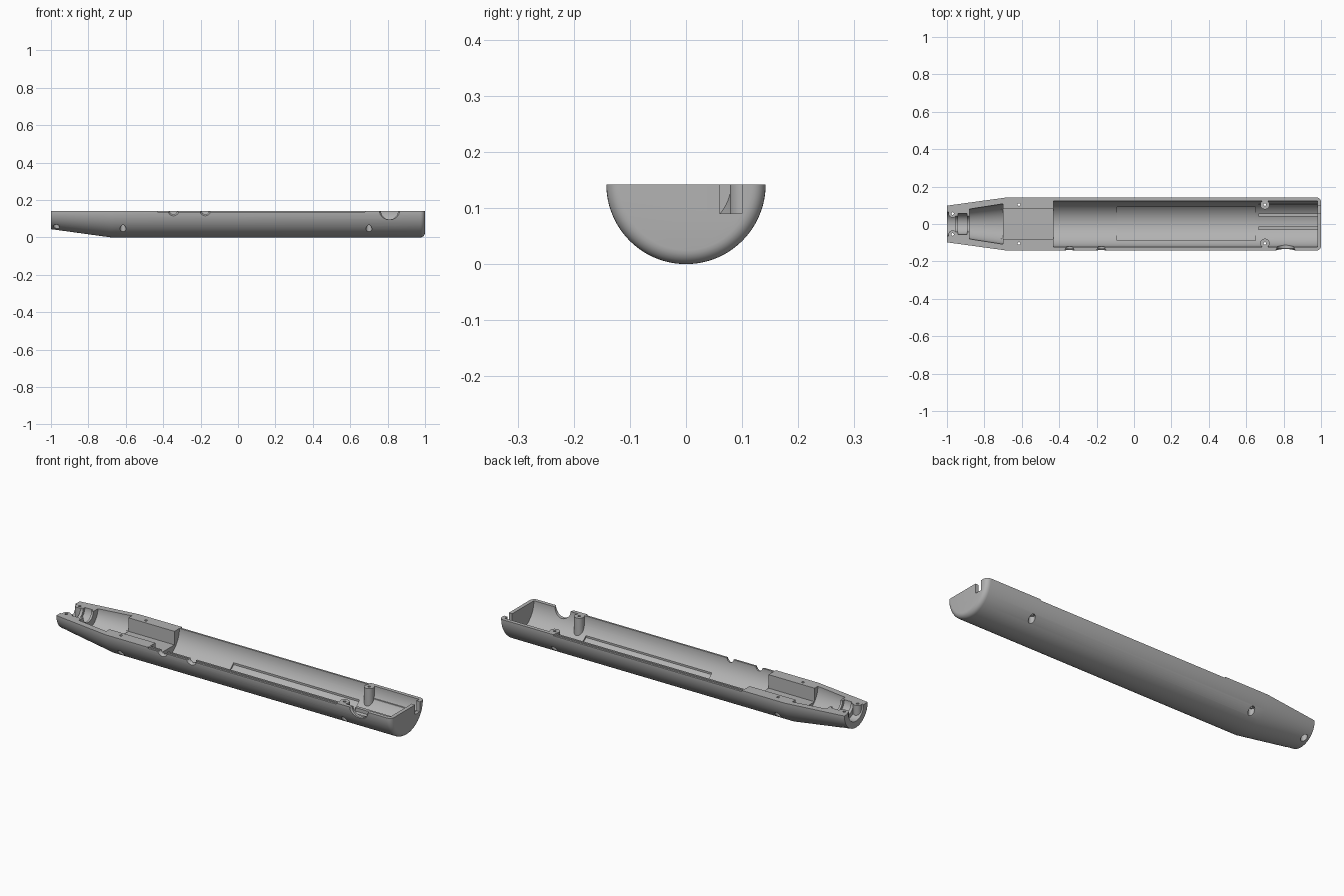
import bpy, bmesh, math
from mathutils import Matrix, Vector

if "Cube" in bpy.data.objects:
    bpy.data.objects.remove(bpy.data.objects["Cube"])

R = 0.142          # shell radius, also the height of the split plane
SIDES = 96

grey = bpy.data.materials.new("plain grey")
grey.use_nodes = True
colour = (0.45, 0.45, 0.45, 1)
grey.diffuse_color = colour
grey.node_tree.nodes["Principled BSDF"].inputs["Base Color"].default_value = colour


def finish(name, bm):
    bmesh.ops.recalc_face_normals(bm, faces=bm.faces)
    mesh = bpy.data.meshes.new(name)
    bm.to_mesh(mesh)
    bm.free()
    mesh.materials.append(grey)
    obj = bpy.data.objects.new(name, mesh)
    bpy.context.collection.objects.link(obj)
    return obj


def lathe(name, profile):
    """Solid turned about the long axis from (x, radius) points."""
    bm = bmesh.new()
    rings = []
    for x, r in profile:
        rings.append([bm.verts.new((x, r * math.cos(a), R + r * math.sin(a)))
                      for a in (math.tau * i / SIDES for i in range(SIDES))])
    for a, b in zip(rings, rings[1:]):
        for i in range(SIDES):
            j = (i + 1) % SIDES
            bm.faces.new((a[i], a[j], b[j], b[i]))
    bm.faces.new(rings[0])
    bm.faces.new(rings[-1])
    return finish(name, bm)


def box(name, x, y, z):
    bm = bmesh.new()
    bmesh.ops.create_cube(bm, size=1)
    for v in bm.verts:
        v.co = Vector([(a + b) / 2 + c * (b - a) for (a, b), c in zip((x, y, z), v.co)])
    return finish(name, bm)


def rod(name, x, y, z, r, r2=None, axis="Z"):
    """Cylinder or cone along z (y, z given as a span) or along y."""
    span = z if axis == "Z" else y
    mid = sum(span) / 2
    bm = bmesh.new()
    bmesh.ops.create_cone(bm, cap_ends=True, segments=32, radius1=r,
                          radius2=r if r2 is None else r2, depth=span[1] - span[0])
    if axis == "Z":
        place = Matrix.Translation((x, y, mid))
    else:
        place = Matrix.Translation((x, mid, z)) @ Matrix.Rotation(-math.pi / 2, 4, "X")
    bmesh.ops.transform(bm, matrix=place, verts=bm.verts)
    return finish(name, bm)


def combine(target, tool, operation="DIFFERENCE"):
    mod = target.modifiers.new("cut", "BOOLEAN")
    mod.operation, mod.object, mod.solver = operation, tool, "EXACT"
    bpy.context.view_layer.update()
    result = bpy.data.meshes.new_from_object(
        target.evaluated_get(bpy.context.evaluated_depsgraph_get()))
    target.modifiers.clear()
    target.data = result
    bpy.data.objects.remove(tool)


# Outer half shell: tapered nose, straight barrel, rounded tail
tail = [(0.975 + 0.025 * math.sin(t), R - 0.025 + 0.025 * math.cos(t))
        for t in (math.pi / 12 * i for i in range(7))]
shell = lathe("half_shell", [(-1, 0.098), (-0.68, R)] + tail)
combine(shell, box("upper_half", (-2, 2), (-1, 1), (R, 1)))

# Main cavity, keeping screw posts and tail rails standing inside it
cavity = lathe("main_cavity", [(-0.43, 0.122), (0.98, 0.122)])
for side in (-1, 1):
    combine(cavity, rod("tail_post", 0.7, side * 0.103, (-0.1, 0.4), 0.025))
for y in (0.048, -0.022):
    combine(cavity, box("rail", (0.665, 1.1), (y - 0.009, y + 0.009), (-0.1, 0.045)))
combine(cavity, box("side_rail", (0.665, 1.1), (0.104, 0.3), (-0.1, 0.085)))
combine(shell, cavity)

# Shallow recess in the floor of the barrel
recess = lathe("floor_recess", [(-0.09, 0.129), (0.65, 0.129)])
combine(recess, box("recess_limits", (-1, 1), (-0.088, 0.092), (-0.5, R - 0.03)), "INTERSECT")
combine(shell, recess)

# Flat pocket and conical chamber behind the nose
combine(shell, box("pocket", (-0.71, -0.42), (-0.08, 0.08), (0.07, 0.3)))
combine(shell, lathe("nose_chamber", [(-0.88, 0.08), (-0.7, 0.108)]))

# Stepped nose bore with its two screw posts
bore = lathe("nose_bore", [(-1.1, 0.064), (-0.955, 0.064), (-0.955, 0.042), (-0.94, 0.042),
                           (-0.94, 0.056), (-0.892, 0.056), (-0.892, 0.042), (-0.87, 0.042)])
for side in (-1, 1):
    combine(bore, rod("nose_post", -0.97, side * 0.056, (-0.1, 0.4), 0.022))
combine(shell, bore)

# Screw holes with wide counterbores from beneath
for x, y, seat in ((-0.97, 0.056, 0.085), (-0.615, 0.104, 0.068), (0.7, 0.104, 0.068)):
    for side in (-1, 1):
        combine(shell, rod("counterbore", x, side * y, (-0.1, seat), 0.016))
        combine(shell, rod("screw_hole", x, side * y, (0.03, 0.3), 0.007))

# Lowered outer lip along the barrel rim
for side in (-1, 1):
    y = sorted((side * 0.132, side * 0.2))
    combine(shell, box("lip_step", (-0.43, 0.68), y, (R - 0.006, 0.3)))

# Button and switch notches in the front wall, flared outward
for x, r, flare in ((-0.345, 0.019, 0.034), (-0.175, 0.019, 0.034), (0.81, 0.046, 0.06)):
    combine(shell, rod("notch", x, (-0.3, -0.06), R, r, axis="Y"))
    combine(shell, rod("notch_flare", x, (-0.15, -0.125), R, flare, r * 0.9, axis="Y"))

# Connector slot in the tail wall
combine(shell, box("connector_slot", (0.9, 1.1), (0.06, 0.1), (0.09, 0.3)))

# Smooth curves, crisp edges
bpy.ops.object.select_all(action="DESELECT")
shell.select_set(True)
bpy.context.view_layer.objects.active = shell
bpy.ops.object.shade_smooth_by_angle(angle=math.radians(30))
